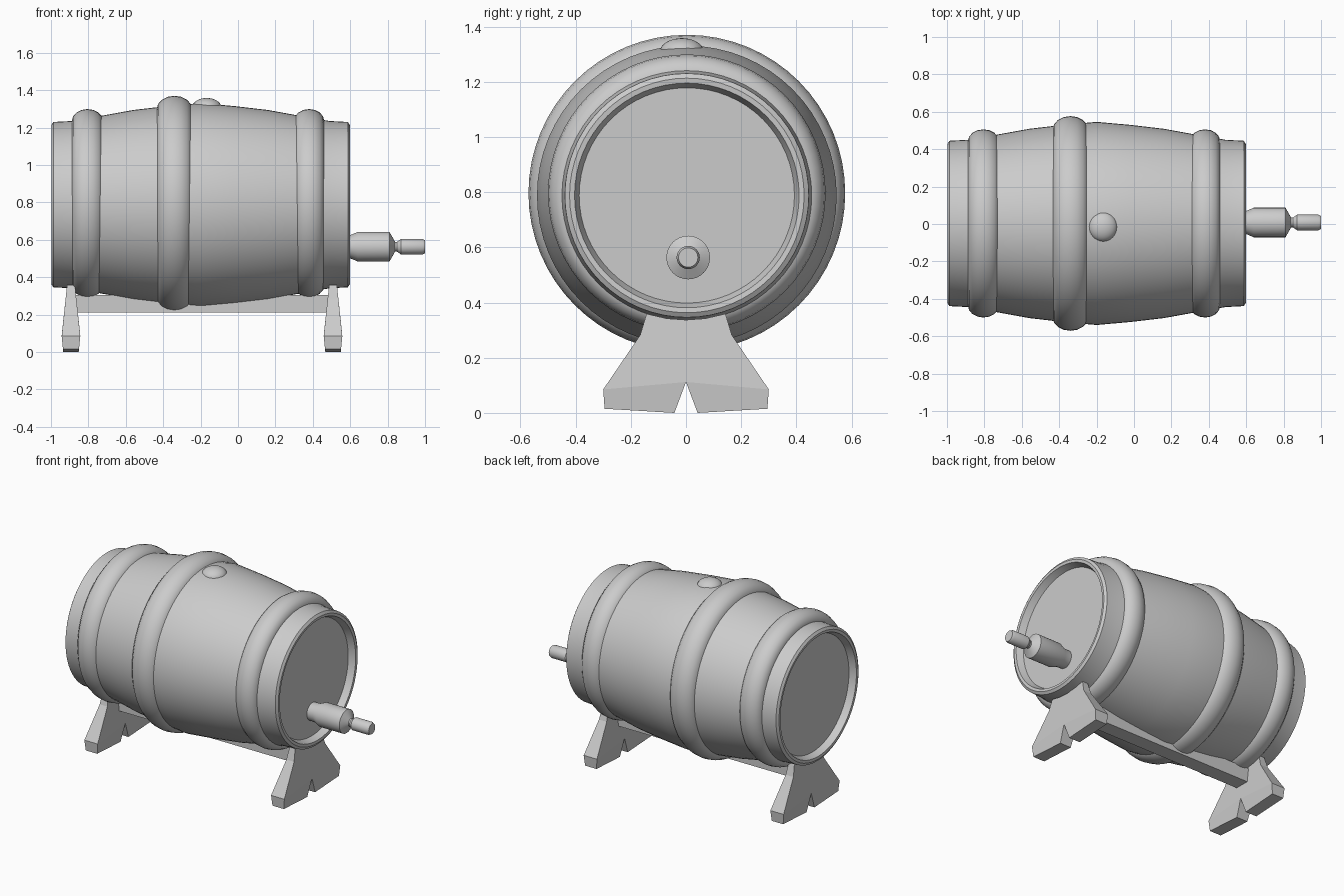
import bpy, bmesh, math

if "Cube" in bpy.data.objects:
    bpy.data.objects.remove(bpy.data.objects["Cube"])

SEG = 64
AXIS_Z = 0.788     # barrel axis height
MID_X = -0.2       # barrel mirror plane


def finish(bm, name, smooth=True, angle=35):
    bmesh.ops.remove_doubles(bm, verts=bm.verts, dist=1e-5)
    bmesh.ops.recalc_face_normals(bm, faces=bm.faces)
    me = bpy.data.meshes.new(name)
    bm.to_mesh(me)
    bm.free()
    ob = bpy.data.objects.new(name, me)
    bpy.context.collection.objects.link(ob)
    if smooth:
        bpy.ops.object.select_all(action='DESELECT')
        ob.select_set(True)
        bpy.context.view_layer.objects.active = ob
        bpy.ops.object.shade_smooth_by_angle(angle=math.radians(angle))
    return ob


def lathe_x(name, profile, y, z, seg=SEG, closed=False, angle=35):
    """Spin a list of (x, radius) points round a line parallel to x."""
    bm = bmesh.new()
    rings = []
    for i in range(seg):
        a = 2 * math.pi * i / seg
        rings.append([bm.verts.new((x, y + r * math.cos(a), z + r * math.sin(a)))
                      for x, r in profile])
    n = len(profile)
    for i in range(seg):
        a, b = rings[i], rings[(i + 1) % seg]
        for j in range(n if closed else n - 1):
            k = (j + 1) % n
            bm.faces.new((a[j], a[k], b[k], b[j]))
    bmesh.ops.dissolve_degenerate(bm, dist=1e-6, edges=bm.edges)
    return finish(bm, name, angle=angle)


# Barrel body with recessed heads; half profile mirrored about its middle
half = [(0.752, 0), (0.752, 0.39), (0.796, 0.407), (0.798, 0.425), (0.787, 0.442),
        (0.69, 0.447), (0.52, 0.477), (0.36, 0.506), (0.18, 0.527), (0.0, 0.543)]
profile = [(MID_X - d, r) for d, r in half] + [(MID_X + d, r) for d, r in half[-2::-1]]
lathe_x("barrel_body", profile, 0.003, AXIS_Z)

# Rounded hoops: (centre x, half width, base radius, outer radius)
for name, cx, hw, base, top in (("hoop_back", -0.805, 0.083, 0.44, 0.503),
                                ("hoop_middle", -0.340, 0.095, 0.502, 0.574),
                                ("hoop_front", 0.380, 0.081, 0.44, 0.503)):
    prof = [(cx - hw, base - 0.05)]
    for i in range(9):
        a = math.pi * (1 - i / 8)
        prof.append((cx + hw * math.cos(a), base + (top - base) * math.sin(a)))
    prof.append((cx + hw, base - 0.05))
    lathe_x(name, prof, 0.003, AXIS_Z + 0.008, closed=True, angle=50)

# Bung on top
bm = bmesh.new()
bmesh.ops.create_uvsphere(bm, u_segments=32, v_segments=16, radius=1)
bmesh.ops.scale(bm, vec=(0.078, 0.08, 0.05), verts=bm.verts)
bmesh.ops.translate(bm, vec=(-0.167, -0.015, 1.308), verts=bm.verts)
finish(bm, "bung")

# Spigot
lathe_x("spigot", [(0.54, 0), (0.54, 0.058), (0.6, 0.062), (0.64, 0.079), (0.81, 0.079),
                   (0.84, 0.026), (0.85, 0.026), (0.872, 0.042), (0.985, 0.042),
                   (1.0, 0.035), (1.0, 0)], 0.008, 0.563, seg=32)

# Stand feet: half outline in (y, z), thickness at each height
outline = [(0, 0.34), (0.07, 0.345), (0.143, 0.362), (0.166, 0.285), (0.3, 0.088),
           (0.295, 0.018), (0.042, 0.003), (0, 0.115)]


def half_thickness(z):
    if z > 0.09:
        return 0.05 - 0.029 * (z - 0.09) / 0.27
    return 0.041 + 0.009 * z / 0.09


def foot(name, cx):
    bm = bmesh.new()
    pts = outline + [(-y, z) for y, z in outline[-2:0:-1]]
    sides = []
    for s in (-1, 1):
        vs = [bm.verts.new((cx + s * half_thickness(z), y, max(z - 0.003, 0))) for y, z in pts]
        sides.append(vs)
        n = len(vs)
        # three patches per side: body above the fold, two toes below it
        bm.faces.new([vs[i] for i in (0, 1, 2, 3, 4, 7, 10, 11, 12, 13)])
        bm.faces.new([vs[i] for i in (4, 5, 6, 7)])
        bm.faces.new([vs[i] for i in (7, 8, 9, 10)])
    a, b = sides
    for i in range(n):
        k = (i + 1) % n
        bm.faces.new((a[i], a[k], b[k], b[i]))
    finish(bm, name, smooth=False)


foot("stand_foot_back", -0.893)
foot("stand_foot_front", 0.508)

# Stretcher bar joining the feet
bm = bmesh.new()
bmesh.ops.create_cube(bm, size=1)
bmesh.ops.scale(bm, vec=(1.38, 0.1, 0.095), verts=bm.verts)
bmesh.ops.translate(bm, vec=(-0.193, 0, 0.258), verts=bm.verts)
finish(bm, "stretcher_bar", smooth=False)
